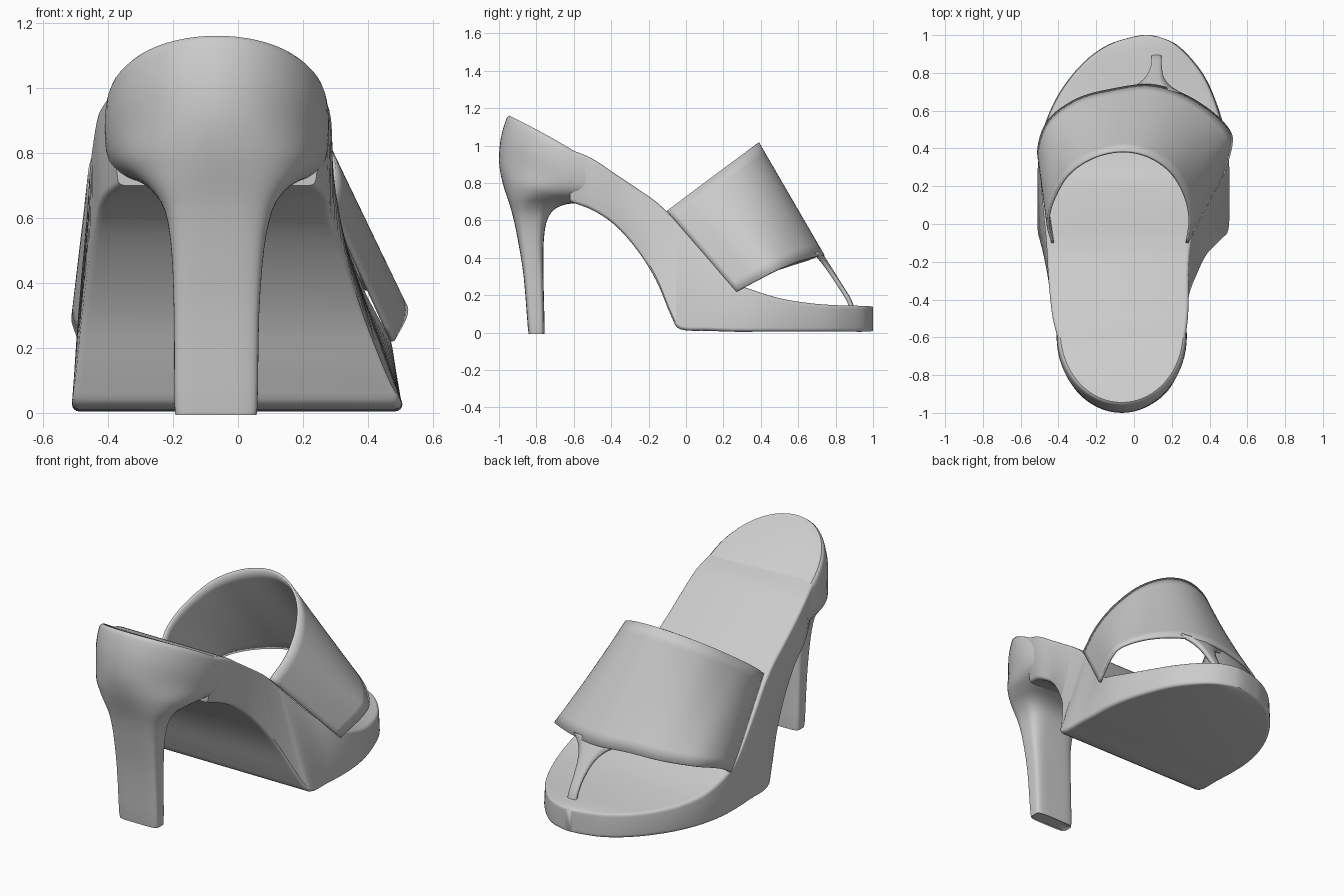
import bpy, bmesh, math
from mathutils import Vector

old = bpy.data.objects.get("Cube")
if old:
    bpy.data.objects.remove(old, do_unlink=True)

grey = bpy.data.materials.new("plain grey")
grey.use_nodes = True
GREY = (0.6, 0.6, 0.6, 1)
grey.diffuse_color = GREY
grey.node_tree.nodes["Principled BSDF"].inputs["Base Color"].default_value = GREY


def smooth_rows(rows, steps):
    """Catmull-Rom through rows of numbers."""
    rows = [Vector(r) for r in rows]
    out = []
    for i in range(len(rows) - 1):
        b, c = rows[i], rows[i + 1]
        a = rows[i - 1] if i else b * 2 - c
        d = rows[i + 2] if i + 2 < len(rows) else c * 2 - b
        for s in range(steps):
            t = s / steps
            out.append((b * 2 + (c - a) * t + (a * 2 - b * 5 + c * 4 - d) * t * t
                        + (b * 3 - a - c * 3 + d) * t ** 3) / 2)
    return out + [rows[-1]]


def loft(name, rings, closed=True, thickness=0):
    """Skin a list of equal-length point rows; closed rows get end caps."""
    bm = bmesh.new()
    vs = [[bm.verts.new(p) for p in ring] for ring in rings]
    n = len(vs[0])
    for r, q in zip(vs, vs[1:]):
        for j in range(n if closed else n - 1):
            k = (j + 1) % n
            bm.faces.new((r[j], r[k], q[k], q[j]))
    if closed:
        bm.faces.new(vs[0])
        bm.faces.new(vs[-1])
    bmesh.ops.recalc_face_normals(bm, faces=bm.faces)
    mesh = bpy.data.meshes.new(name)
    bm.to_mesh(mesh)
    bm.free()
    mesh.materials.append(grey)
    obj = bpy.data.objects.new(name, mesh)
    bpy.context.collection.objects.link(obj)
    if thickness:
        mod = obj.modifiers.new("thickness", 'SOLIDIFY')
        mod.thickness = thickness
        mod.offset = 0
    bpy.ops.object.select_all(action='DESELECT')
    obj.select_set(True)
    bpy.context.view_layer.objects.active = obj
    bpy.ops.object.shade_smooth_by_angle(angle=math.radians(42))
    return obj


# Sole: y, top left x, top right x, top z, bottom left x, bottom right x, bottom z
sole_stations = [
    (-.62, -.40, .27, .98, -.37, .24, .70),
    (-.5, -.43, .285, .93, -.42, .28, .655),
    (-.38, -.445, .29, .85, -.44, .29, .575),
    (-.26, -.455, .29, .77, -.46, .335, .44),
    (-.16, -.46, .295, .70, -.48, .385, .28),
    (-.08, -.465, .305, .625, -.50, .46, .09),
    (-.03, -.47, .32, .57, -.51, .50, .018),
    (.12, -.485, .385, .40, -.51, .505, .01),
    (.25, -.495, .45, .275, -.51, .505, .005),
    (.38, -.495, .475, .22, -.505, .50, .005),
    (.52, -.47, .465, .18, -.475, .475, .005),
    (.66, -.41, .425, .158, -.415, .43, .005),
    (.78, -.33, .37, .148, -.335, .375, .005),
    (.88, -.235, .295, .145, -.24, .30, .005),
    (.95, -.13, .22, .143, -.135, .225, .005),
    (.985, -.03, .15, .141, -.03, .15, .007),
    (1, .04, .09, .138, .04, .09, .01),
]


def sole_ring(s):
    y, xlt, xrt, zt, xlb, xrb, zb = s
    r = min(.02, (xrt - xlt) * .4)
    corners = [(xrt, zt, 1, 1), (xlt, zt, -1, 1), (xlb, zb, -1, -1), (xrb, zb, 1, -1)]
    ring = []
    for i, (x, z, sx, sz) in enumerate(corners):
        for k in range(5):
            a = math.pi / 2 * (i + k / 4)
            ring.append((x - sx * r + r * math.cos(a), y, z - sz * r + r * math.sin(a)))
    return ring


loft("sole", [sole_ring(s) for s in smooth_rows(sole_stations, 4)])

# Heel and heel cup: z, forward drop, back y, front y, left x, right x, squareness
heel_levels = [
    (0, 0, -.838, -.762, -.185, .05, 5),
    (.02, 0, -.845, -.756, -.195, .06, 5),
    (.3, 0, -.868, -.762, -.197, .065, 5),
    (.5, 0, -.9, -.76, -.205, .08, 4),
    (.62, 0, -.925, -.735, -.225, .105, 3.5),
    (.69, .05, -.945, -.67, -.265, .145, 3),
    (.75, .15, -.965, -.55, -.315, .195, 2.5),
    (.82, .25, -.985, -.4, -.365, .24, 2.2),
    (.92, .36, -1, -.22, -.4, .27, 2),
    (1.04, .48, -.99, -.2, -.41, .28, 2),
    (1.14, .58, -.962, -.2, -.405, .275, 2),
    (1.16, .6, -.945, -.2, -.39, .26, 2),
]


def heel_ring(s):
    z, drop, yb, yf, xl, xr, p = s
    ring = []
    for i in range(64):
        a = math.tau * i / 64
        c, d = (math.copysign(abs(f(a)) ** (2 / p), f(a)) for f in (math.cos, math.sin))
        y = (yb + yf) / 2 + (yf - yb) / 2 * d
        e = y - yb
        ring.append(((xl + xr) / 2 + (xr - xl) / 2 * c, y, z - drop * (.8 * e + .3 * e * e)))
    return ring


loft("heel", [heel_ring(s) for s in smooth_rows(heel_levels, 3)])

# Strap: a sheet between its rear arch and its front arch
rear_plan = [(-.43, -.1), (-.455, 0), (-.43, .12), (-.35, .26), (-.22, .35), (-.07, .385),
             (.07, .36), (.19, .28), (.265, .16), (.295, .03), (.28, -.1)]
rear = smooth_rows([(x, y, .65 + .75 * (y + .1)) for x, y in rear_plan], 6)
front = smooth_rows([
    (-.485, .27, .22), (-.505, .4, .3), (-.45, .55, .355), (-.3, .66, .39),
    (-.12, .71, .41), (.08, .735, .41), (.25, .69, .405), (.4, .6, .38),
    (.5, .5, .34), (.515, .42, .3), (.475, .27, .22)], 6)
loft("strap", [[a.lerp(b, t / 10) for a, b in zip(rear, front)] for t in range(11)],
     closed=False, thickness=.014)

# Toe post: y, z, centre x, half width
post = smooth_rows([
    (.715, .425, .09, .15), (.742, .385, .1, .085), (.78, .325, .11, .045),
    (.83, .245, .118, .028), (.87, .18, .12, .025), (.89, .13, .12, .025)], 4)
loft("toe_post", [[(x + w * k / 2, y - .012 * abs(k) * w / .15, z) for k in range(-2, 3)]
                  for y, z, x, w in post], closed=False, thickness=.022)
